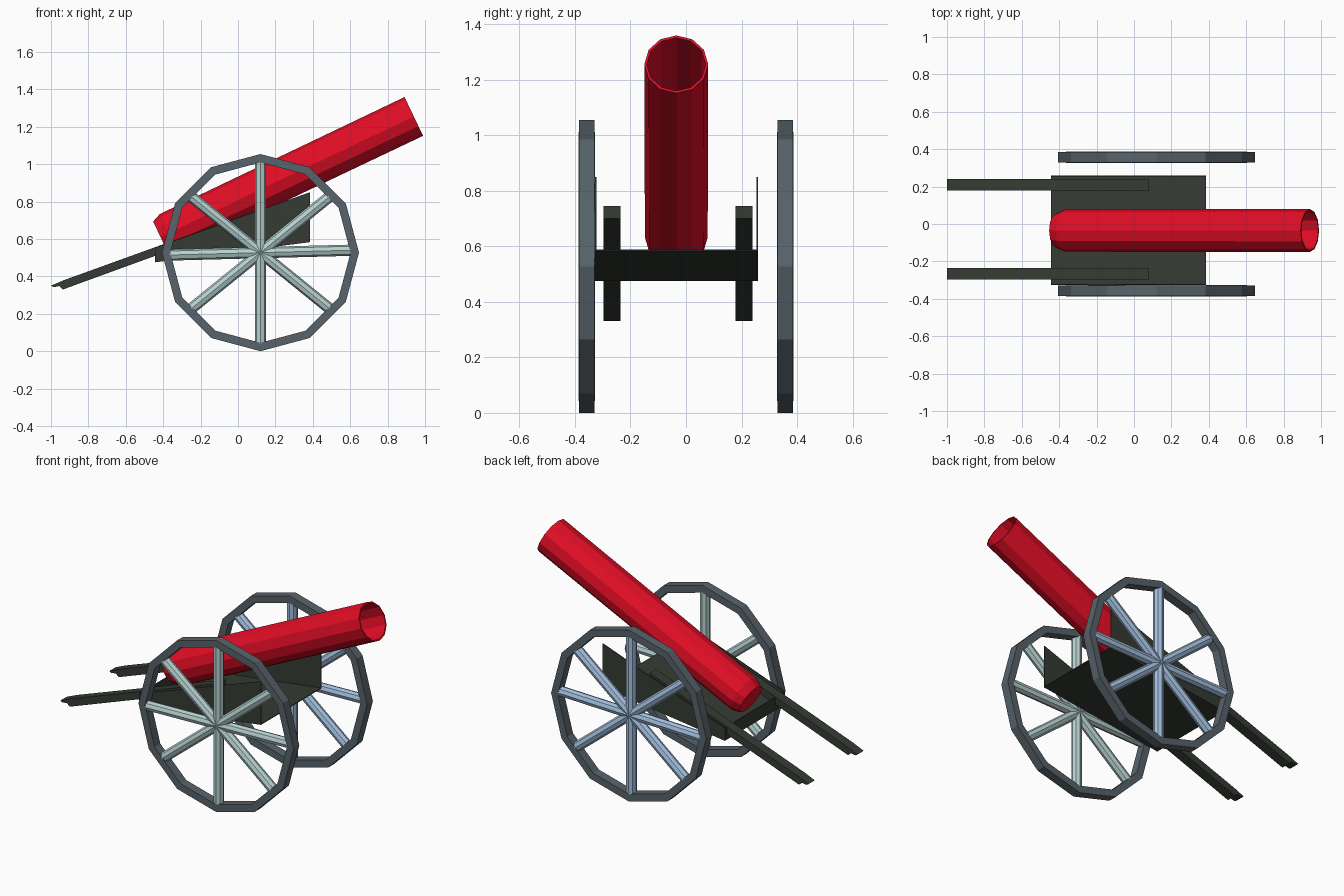
import bpy, bmesh, math
from mathutils import Vector, Matrix

if "Cube" in bpy.data.objects:
    bpy.data.objects.remove(bpy.data.objects["Cube"])


def material(name, rgb):
    m = bpy.data.materials.new(name)
    m.diffuse_color = (*rgb, 1)
    m.use_nodes = True
    m.node_tree.nodes["Principled BSDF"].inputs["Base Color"].default_value = m.diffuse_color
    return m


RED = material("red", (0.75, 0.004, 0.019))
SLATE = material("slate", (0.095, 0.125, 0.145))
TEAL = material("pale_teal", (0.47, 0.64, 0.63))
BLUE = material("pale_blue", (0.37, 0.53, 0.74))
DARK = material("dark_green_grey", (0.036, 0.044, 0.034))


def make(name, bm, mat):
    bmesh.ops.recalc_face_normals(bm, faces=bm.faces)
    me = bpy.data.meshes.new(name)
    bm.to_mesh(me)
    bm.free()
    me.materials.append(mat)
    ob = bpy.data.objects.new(name, me)
    bpy.context.collection.objects.link(ob)
    return ob


def lathe(name, profile, sides, matrix, mat, closed=False):
    """Revolve (radius, height) points around local z, flat shaded."""
    bm = bmesh.new()
    rings = []
    for r, h in profile:
        if r == 0:
            rings.append([bm.verts.new((0, 0, h))] * sides)
        else:
            rings.append([bm.verts.new((r * math.cos(math.tau * i / sides),
                                        r * math.sin(math.tau * i / sides), h))
                          for i in range(sides)])
    pairs = list(zip(rings, rings[1:]))
    if closed:
        pairs.append((rings[-1], rings[0]))
    for a, b in pairs:
        for i in range(sides):
            j = (i + 1) % sides
            bm.faces.new(list(dict.fromkeys((a[i], a[j], b[j], b[i]))))
    bm.transform(matrix)
    return make(name, bm, mat)


def slab(name, outline, y0, y1, mat):
    """Extrude an x-z outline from y0 to y1."""
    bm = bmesh.new()
    f = bm.faces.new([bm.verts.new((x, y0, z)) for x, z in outline])
    ext = bmesh.ops.extrude_face_region(bm, geom=[f])["geom"]
    bmesh.ops.translate(bm, vec=(0, y1 - y0, 0),
                        verts=[v for v in ext if isinstance(v, bmesh.types.BMVert)])
    return make(name, bm, mat)


# Barrel: hollow twelve-sided tube with a chamfered breech
L = 1.5
muzzle = Vector((0.94, -0.035, 1.255))
axis = Vector((0.903, 0, 0.43)).normalized()
up = Vector((-axis.z, 0, axis.x))
side = axis.cross(up)
rot = Matrix((up, side, axis)).transposed().to_4x4()
lathe("barrel", [(0, 0), (0.092, 0), (0.113, 0.05), (0.115, L), (0.106, L),
                 (0.104, 0.06), (0, 0.06)],
      12, Matrix.Translation(muzzle - axis * L) @ rot, RED)

# Wheels: twelve-sided rims with four through-rods as spokes
R = 0.527
for label, y, spoke_mat in (("front", -0.357, TEAL), ("back", 0.357, BLUE)):
    hub = Vector((0.12, y, R))
    lathe(label + "_wheel_rim", [(R, -0.028), (R, 0.028), (0.482, 0.028), (0.482, -0.028)],
          12, Matrix.Translation(hub) @ Matrix.Rotation(math.pi / 2, 4, 'X'), SLATE, True)
    for n, deg in enumerate((90, 1.5, 39, 141)):
        d = Vector((math.cos(math.radians(deg)), 0, math.sin(math.radians(deg))))
        h = 0.485 if n < 2 else 0.475
        lathe(f"{label}_spoke_{n}", [(0, -h), (0.03, -h), (0.03, h), (0, h)], 8,
              Matrix.Translation(hub) @ d.to_track_quat('Z', 'Y').to_matrix().to_4x4(),
              spoke_mat)

# Carriage: tilted floor, low rear wall and two wedge-shaped sides, open in front
xr, xf, y0, y1, t = -0.445, 0.385, -0.327, 0.259, 0.005
slab("carriage_floor", [(xr, 0.475), (xf, 0.583), (xf, 0.588), (xr, 0.48)], y0, y1, DARK)
slab("carriage_rear_wall", [(xr, 0.475), (xr + t, 0.475), (xr + t, 0.555), (xr, 0.553)],
     y0, y1, DARK)
wedge = [(xr, 0.475), (xf, 0.584), (xf, 0.85), (xr, 0.553)]
slab("carriage_front_side", wedge, y0, y0 + t, DARK)
slab("carriage_back_side", wedge, y1 - t, y1, DARK)

# Handles: long bars with a tapered tip
bar = [(0.08, 0.745), (-0.93, 0.38), (-1.0, 0.35), (-0.985, 0.342), (-0.955, 0.348),
       (-0.936, 0.33), (0.08, 0.70)]
for label, y in (("front", -0.266), ("back", 0.209)):
    slab(label + "_handle", bar, y - 0.031, y + 0.031, DARK)
